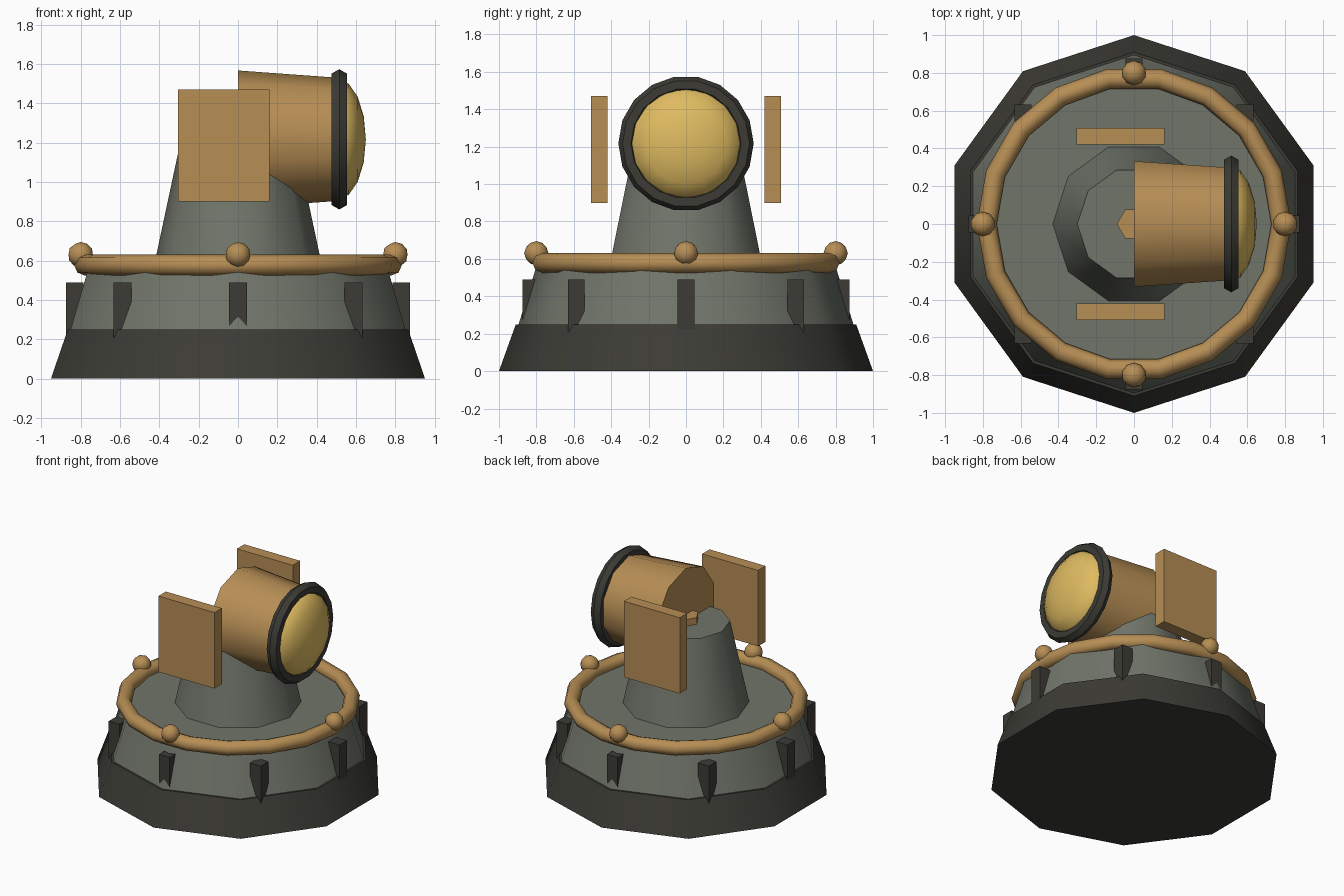
import bpy
import bmesh
from math import pi, radians, cos, sin
from mathutils import Matrix, Vector

cube = bpy.data.objects.get("Cube")
if cube:
    bpy.data.objects.remove(cube, do_unlink=True)


def material(name, rgb):
    mat = bpy.data.materials.new(name)
    mat.use_nodes = True
    mat.diffuse_color = (*rgb, 1)
    bsdf = mat.node_tree.nodes["Principled BSDF"]
    bsdf.inputs["Base Color"].default_value = (*rgb, 1)
    bsdf.inputs["Roughness"].default_value = 0.7
    return mat


CHARCOAL = material("charcoal", (0.045, 0.044, 0.036))
GREY = material("green grey", (0.162, 0.178, 0.144))
BRASS = material("brass brown", (0.47, 0.27, 0.09))
GOLD = material("lens gold", (0.74, 0.50, 0.12))

# Turns the local z axis to point along +x
ALONG_X = Matrix.Rotation(pi / 2, 4, 'Y')


def finish(name, bm, mat, matrix, smooth=True):
    bm.transform(matrix)
    bmesh.ops.recalc_face_normals(bm, faces=bm.faces)
    mesh = bpy.data.meshes.new(name)
    bm.to_mesh(mesh)
    bm.free()
    mesh.materials.append(mat)
    obj = bpy.data.objects.new(name, mesh)
    bpy.context.collection.objects.link(obj)
    if smooth:
        bpy.ops.object.select_all(action='DESELECT')
        obj.select_set(True)
        bpy.context.view_layer.objects.active = obj
        bpy.ops.object.shade_smooth_by_angle(angle=radians(47))
    return obj


def frustum(name, mat, sides, r1, r2, start, end, matrix=Matrix(), spin=0.0):
    """Tapered drum from start to end on the local z axis, a corner at angle spin."""
    bm = bmesh.new()
    rings = []
    for r, h in ((r1, start), (r2, end)):
        angles = [spin + 2 * pi * i / sides for i in range(sides)]
        rings.append([bm.verts.new((r * cos(a), r * sin(a), h)) for a in angles])
    for i in range(sides):
        j = (i + 1) % sides
        bm.faces.new((rings[0][i], rings[0][j], rings[1][j], rings[1][i]))
    for ring in rings:
        bm.faces.new(ring)
    return finish(name, bm, mat, matrix)


def torus(name, mat, major, minor, sides, tube_sides, matrix):
    bm = bmesh.new()
    grid = []
    for i in range(sides):
        a = 2 * pi * i / sides
        row = []
        for k in range(tube_sides):
            b = 2 * pi * k / tube_sides
            r = major + minor * cos(b)
            row.append(bm.verts.new((r * cos(a), r * sin(a), minor * sin(b))))
        grid.append(row)
    for i in range(sides):
        for k in range(tube_sides):
            n, m = (i + 1) % sides, (k + 1) % tube_sides
            bm.faces.new((grid[i][k], grid[n][k], grid[n][m], grid[i][m]))
    return finish(name, bm, mat, matrix)


def box(name, mat, centre, size):
    bm = bmesh.new()
    bmesh.ops.create_cube(bm, size=1)
    matrix = Matrix.Translation(centre) @ Matrix.Diagonal((*size, 1))
    return finish(name, bm, mat, matrix, smooth=False)


# Ten-sided plinth, deck body and turret pedestal
frustum("plinth", CHARCOAL, 10, 1.0, 0.91, 0, 0.25, spin=pi / 2)
frustum("deck_body", GREY, 10, 0.895, 0.80, 0.25, 0.56, spin=pi / 2)
frustum("pedestal", GREY, 10, 0.43, 0.30, 0.56, 1.17)
frustum("pivot_pin", BRASS, 6, 0.09, 0.09, 1.10, 1.22)

# Rail around the deck edge
torus("deck_rail", BRASS, 0.78, 0.053, 18, 8, Matrix.Translation((0, 0, 0.578)))

# Buttresses every eighth of a turn, all squared to the axes
for i in range(8):
    a = i * pi / 4
    box(f"buttress_{i + 1}", CHARCOAL, (0.83 * cos(a), 0.83 * sin(a), 0.35),
        (0.09, 0.09, 0.28))

# Round knobs on the rail
for i in range(4):
    bm = bmesh.new()
    bmesh.ops.create_icosphere(bm, subdivisions=2, radius=0.065)
    spot = Vector((0.8 * cos(i * pi / 2), 0.8 * sin(i * pi / 2), 0.63))
    finish(f"rail_knob_{i + 1}", bm, BRASS, Matrix.Translation(spot))

# Side plates flanking the lamp
for side, name in ((1, "back_plate"), (-1, "front_plate")):
    box(name, BRASS, (-0.072, side * 0.465, 1.185), (0.465, 0.088, 0.57))

# Lamp barrel pointing along +x, with its rim and domed lens
lamp = Matrix.Translation((0, 0, 1.217)) @ ALONG_X
frustum("lamp_barrel", BRASS, 10, 0.35, 0.313, 0, 0.51, matrix=lamp)
rim = lamp @ Matrix.Translation((0, 0, 0.515)) @ Matrix.Rotation(pi / 2, 4, 'Z')
torus("lamp_rim", CHARCOAL, 0.317, 0.045, 18, 6, rim)

bm = bmesh.new()
bmesh.ops.create_uvsphere(bm, u_segments=16, v_segments=8, radius=1)
dome = lamp @ Matrix.Translation((0, 0, 0.51)) @ Matrix.Diagonal((0.305, 0.305, 0.14, 1))
finish("lamp_lens", bm, GOLD, dome)
